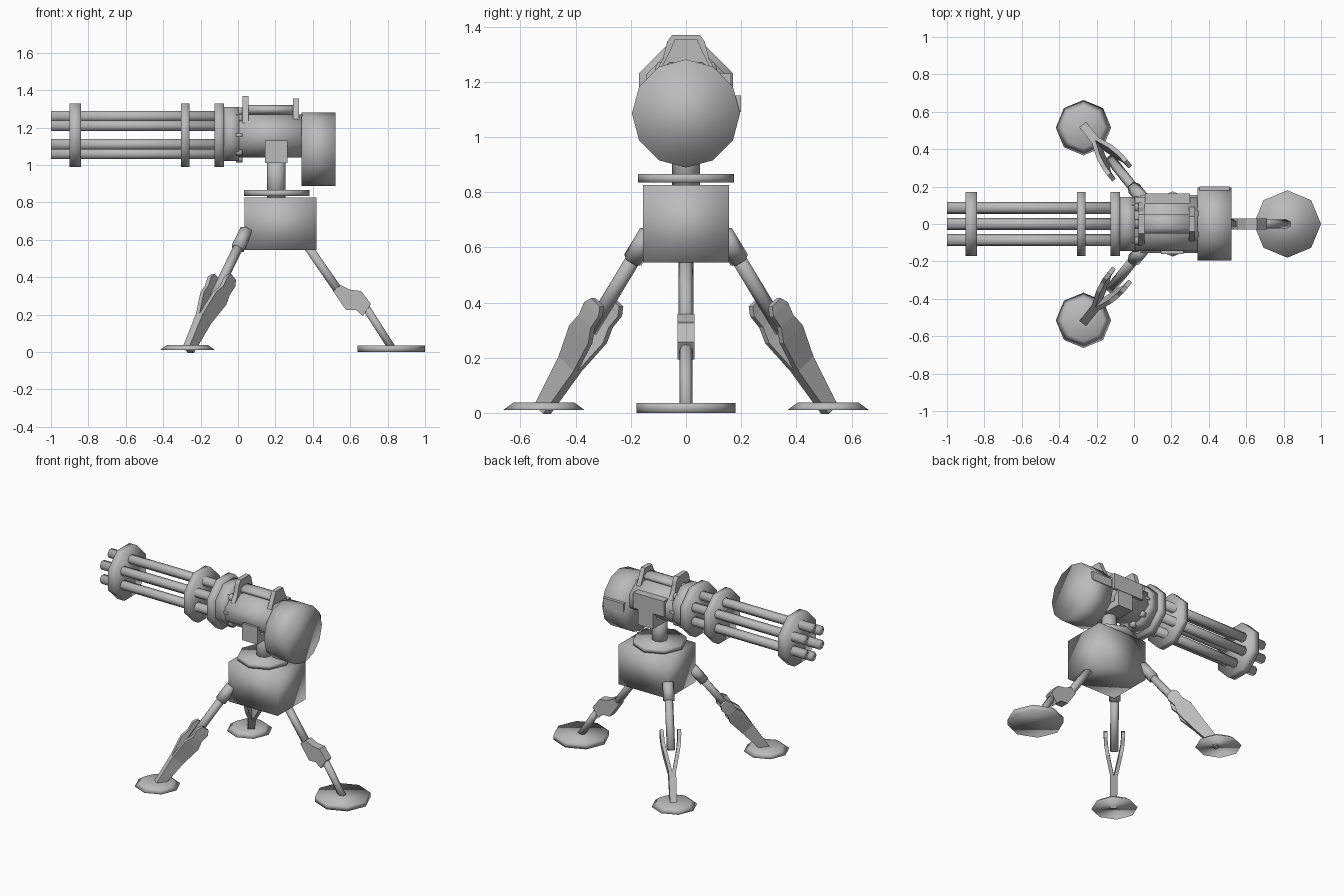
import bpy, bmesh
from math import sin, cos, pi
from mathutils import Vector as V

cube = bpy.data.objects.get("Cube")
if cube:
    bpy.data.objects.remove(cube, do_unlink=True)

grey = bpy.data.materials.new("plain grey")
grey.use_nodes = True
GREY = (0.5, 0.5, 0.5, 1)
grey.diffuse_color = GREY
bsdf = next(n for n in grey.node_tree.nodes if n.type == "BSDF_PRINCIPLED")
bsdf.inputs["Base Color"].default_value = GREY


def loft(name, rings, smooth=True):
    """Skin a list of equal-length vertex rings and cap both ends."""
    bm = bmesh.new()
    loops = [[bm.verts.new(p) for p in ring] for ring in rings]
    n = len(loops[0])
    for a, b in zip(loops, loops[1:]):
        for i in range(n):
            j = (i + 1) % n
            bm.faces.new((a[i], a[j], b[j], b[i]))
    bm.faces.new(loops[0][::-1])
    bm.faces.new(loops[-1])
    bmesh.ops.recalc_face_normals(bm, faces=bm.faces)
    for f in bm.faces:
        f.smooth = smooth
    mesh = bpy.data.meshes.new(name)
    bm.to_mesh(mesh)
    bm.free()
    mesh.materials.append(grey)
    ob = bpy.data.objects.new(name, mesh)
    bpy.context.collection.objects.link(ob)
    return ob


def frame(d):
    d = d.normalized()
    u = V((1, 0, 0)) if abs(d.z) > 0.999 else V((0, 0, 1)).cross(d).normalized()
    return u, d.cross(u)


def tube(name, p, q, r, sides=8, flat=False, r2=None, squash=1.0):
    """Prism from p to q; flat turns its sides, not its corners, to the axes."""
    p, q = V(p), V(q)
    u, v = frame(q - p)
    turn = pi / sides if flat else 0
    grow = 1 / cos(pi / sides) if flat else 1
    rings = []
    for c, rad in ((p, r), (q, r if r2 is None else r2)):
        angles = [turn + 2 * pi * i / sides for i in range(sides)]
        rings.append([c + grow * rad * (u * cos(a) + v * squash * sin(a)) for a in angles])
    return loft(name, rings)


def box(name, x, y, z, smooth=False):
    return loft(name, [[(a, y[0], z[0]), (a, y[1], z[0]), (a, y[1], z[1]), (a, y[0], z[1])]
                       for a in x], smooth)


def plate_x(name, x0, x1, half):
    """Slab across x from one half of a mirrored y-z outline."""
    outline = half + [(-y, z) for y, z in reversed(half)]
    return loft(name, [[(x, y, z) for y, z in outline] for x in (x0, x1)], False)


# Barrel cluster and its clamp rings
AXIS = 1.16
for i in range(6):
    a = pi / 6 + i * pi / 3
    y, z = 0.1 * cos(a), AXIS + 0.1 * sin(a)
    tube(f"barrel_{i + 1}", (-1, y, z), (-0.04, y, z), 0.032, 6)
for i, (x0, x1) in enumerate(((-0.9, -0.84), (-0.305, -0.26), (-0.125, -0.075))):
    tube(f"barrel_ring_{i + 1}", (x0, 0, AXIS), (x1, 0, AXIS), 0.17, flat=True)

# Toothed collar
tube("collar", (-0.075, 0, AXIS + 0.005), (0.005, 0, AXIS + 0.005), 0.145, flat=True)
for i in range(8):
    a = i * pi / 4
    y, z = 0.125 * cos(a), AXIS + 0.125 * sin(a)
    tube(f"collar_tooth_{i + 1}", (-0.01, y, z), (0.025, y, z), 0.025, 6)

# Gun body, side panel and rear drum
tube("gun_body", (0, 0, 1.155), (0.345, 0, 1.155), 0.145, flat=True, squash=0.79)
box("side_panel", (0.06, 0.3), (0.1, 0.163), (1.12, 1.23))
tube("rear_drum", (0.34, 0, 1.085), (0.52, 0, 1.085), 0.196, 12)
box("drum_hatch", (0.35, 0.51), (0.17, 0.2), (1.09, 1.15))

# Carrying handle
plate_x("handle_front_post", 0.025, 0.057,
        [(0.13, 1.2), (0.085, 1.28), (0.068, 1.345), (0.05, 1.37)])
plate_x("handle_rear_post", 0.293, 0.325,
        [(0.11, 1.2), (0.08, 1.27), (0.055, 1.32), (0.04, 1.355)])
tube("handle_bar", (0.05, 0, 1.295), (0.3, 0, 1.295), 0.05, flat=True, squash=0.5)

# Yoke, swivel and base block
box("yoke_bridge", (0.145, 0.265), (-0.155, 0.155), (1.01, 1.06))
for side, s in (("left", 1), ("right", -1)):
    box(f"yoke_arm_{side}", (0.145, 0.265), (s * 0.12, s * 0.16), (1.01, 1.13))
tube("swivel_post", (0.205, 0, 0.81), (0.205, 0, 1.04), 0.05)
tube("swivel_disc", (0.207, 0, 0.835), (0.207, 0, 0.865), 0.174)
box("base_block", (0.035, 0.42), (-0.155, 0.155), (0.545, 0.825), True)

# Single leg with a kinked knee
tube("rear_leg_upper", (0.355, 0, 0.59), (0.56, 0, 0.295), 0.027, 6)
knee = [(0.508, 0.326), (0.55, 0.358), (0.6, 0.333), (0.658, 0.326),
        (0.711, 0.257), (0.668, 0.193), (0.63, 0.225), (0.577, 0.225)]
loft("rear_leg_knee", [[(x, y, z) for x, z in knee] for y in (-0.03, 0.03)], False)
tube("rear_leg_lower", (0.67, 0, 0.26), (0.83, 0, 0.01), 0.024, 6)
tube("rear_foot", (0.82, 0, 0), (0.82, 0, 0.036), 0.18)

# Paired legs with sockets and forked shins
for side, s in (("left", 1), ("right", -1)):
    top, end = V((0.045, s * 0.135, 0.65)), V((-0.265, s * 0.52, 0.012))
    u, v = frame(end - top)
    tube(f"leg_socket_{side}", top, top.lerp(end, 0.15), 0.037, 6)
    tube(f"leg_upper_{side}", top.lerp(end, 0.1), top.lerp(end, 0.55), 0.027, 6)
    for tine, t in (("a", 1), ("b", -1)):
        rings = []
        # distance along the leg, sideways offset, half depth
        for f, off, depth in ((0.39, 0.056, 0.025), (0.43, 0.056, 0.042), (0.5, 0.052, 0.036),
                              (0.57, 0.042, 0.055), (0.74, 0.012, 0.044), (1, 0.01, 0.026)):
            c = top.lerp(end, f) + u * off * t
            rings.append([c + u * a * 0.012 + v * b * depth
                          for a, b in ((-1, -1), (1, -1), (1, 1), (-1, 1))])
        loft(f"leg_fork_{side}_{tine}", rings, False)
    tube(f"foot_{side}", (-0.27, s * 0.515, 0.01), (-0.27, s * 0.515, 0.038), 0.148, r2=0.11)
